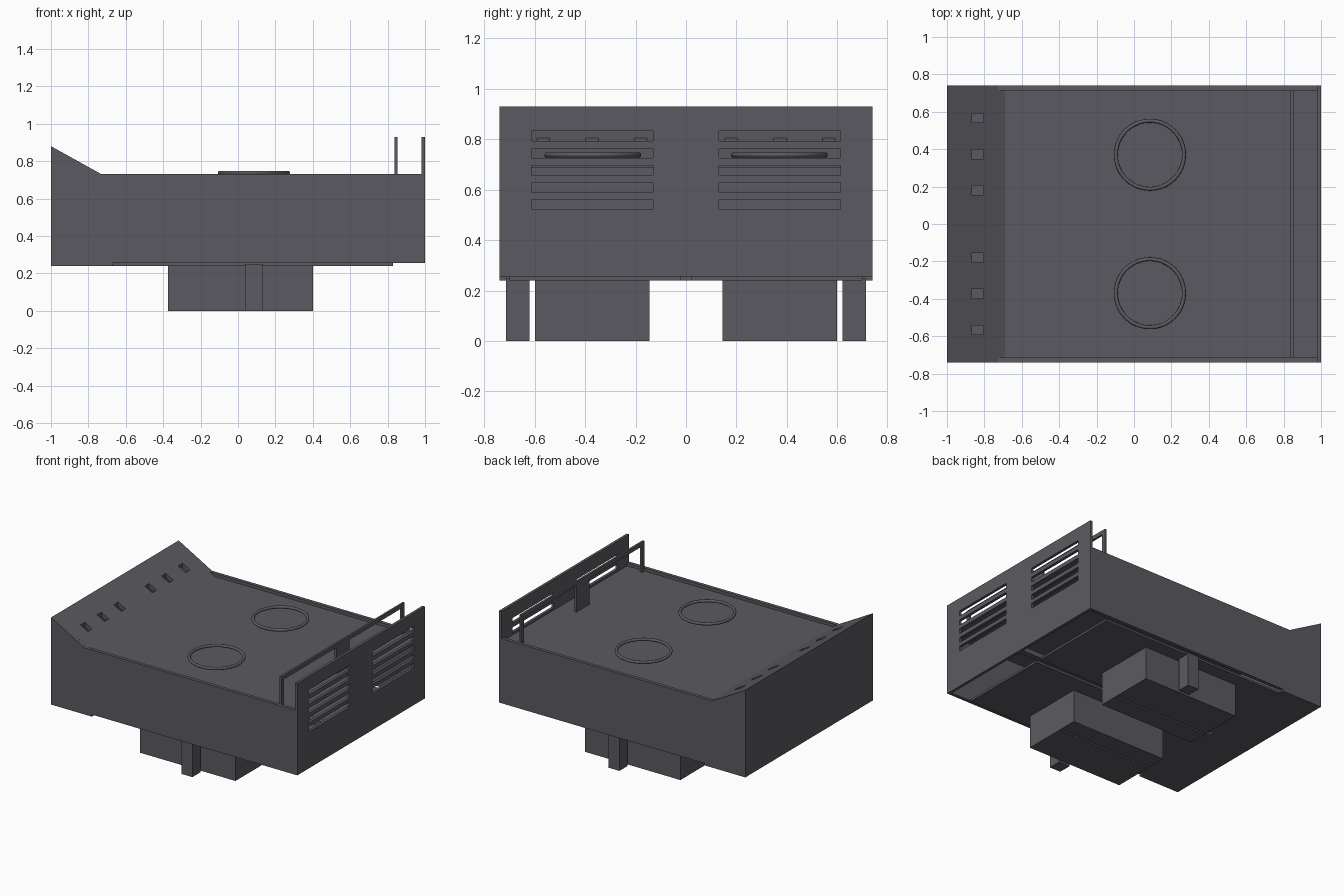
import bpy, bmesh, math
from mathutils import Matrix

if "Cube" in bpy.data.objects:
    bpy.data.objects.remove(bpy.data.objects["Cube"])

mat = bpy.data.materials.new("dark_grey_metal")
mat.diffuse_color = (0.105, 0.102, 0.119, 1)
mat.use_nodes = True
mat.node_tree.nodes["Principled BSDF"].inputs["Base Color"].default_value = mat.diffuse_color


def finish(name, bm):
    bmesh.ops.recalc_face_normals(bm, faces=bm.faces[:])
    me = bpy.data.meshes.new(name)
    bm.to_mesh(me)
    bm.free()
    me.materials.append(mat)
    ob = bpy.data.objects.new(name, me)
    bpy.context.collection.objects.link(ob)
    return ob


def add_box(bm, x0, x1, y0, y1, z0, z1):
    size = Matrix.Diagonal((x1 - x0, y1 - y0, z1 - z0, 1))
    place = Matrix.Translation(((x0 + x1) / 2, (y0 + y1) / 2, (z0 + z1) / 2))
    bmesh.ops.create_cube(bm, size=1, matrix=place @ size)


def boxes(name, *dims):
    bm = bmesh.new()
    for d in dims:
        add_box(bm, *d)
    return finish(name, bm)


def profile(name, pts, y0, y1):
    """Extrude an x-z outline from y0 to y1."""
    bm = bmesh.new()
    face = bm.faces.new([bm.verts.new((x, y0, z)) for x, z in pts])
    ext = bmesh.ops.extrude_face_region(bm, geom=[face])
    verts = [g for g in ext["geom"] if isinstance(g, bmesh.types.BMVert)]
    bmesh.ops.translate(bm, verts=verts, vec=(0, y1 - y0, 0))
    return finish(name, bm)


def cut(ob, *dims):
    """Punch rectangular holes, then drop the cutter."""
    cutter = boxes("cutter", *dims)
    cutter.hide_render = True
    mod = ob.modifiers.new("holes", 'BOOLEAN')
    mod.object = cutter
    mod.solver = 'EXACT'
    bpy.context.view_layer.objects.active = ob
    bpy.ops.object.modifier_apply(modifier=mod.name)
    bpy.data.objects.remove(cutter)


# Front and back side walls with the raised end
side = [(-1, .24), (-.67, .24), (-.67, .255), (.98, .255),
        (.98, .73), (-.73, .73), (-1, .88)]
profile("front_wall", side, -.74, -.715)
profile("back_wall", side, .715, .74)

# Left end wall and sloped control panel with square holes
boxes("left_wall", (-1, -.98, -.715, .715, .24, .85))
panel = profile("control_panel", [(-1, .88), (-.69, .708), (-.69, .688), (-.72, .688),
                                  (-1, .85)], -.715, .715)
cut(panel, *[(-.865, -.805, s * y - .025, s * y + .025, .7, .95)
             for s in (-1, 1) for y in (.18, .373, .567)])

# Right end wall with two banks of ventilation slots
vent = boxes("vent_wall", (.98, 1, -.74, .74, .255, .93))
cut(vent, *[(.95, 1.05, min(s * .13, s * .613), max(s * .13, s * .613), z - .019, z + .019)
            for s in (-1, 1) for z in (.813, .744, .677, .609, .543)])

# Recessed cooking surface
boxes("top_plate", (-.69, .98, -.715, .715, .688, .708))

# Burner rings
for s in (-1, 1):
    bpy.ops.mesh.primitive_torus_add(location=(.085, s * .37, .738), major_radius=.182,
                                     minor_radius=.0105, major_segments=64, minor_segments=12)
    ring = bpy.context.object
    ring.name = "burner_ring"
    ring.data.materials.append(mat)
    bpy.ops.object.shade_smooth()

# Guard rail in front of the vent wall
boxes("guard_rail",
      (.838, .853, -.715, .715, .9, .93),
      (.838, .853, -.715, -.685, .708, .9),
      (.838, .853, .685, .715, .708, .9),
      (.838, .853, -.075, .075, .708, .9))

# Underside: fixed end panel, two access plates and a centre beam
boxes("end_floor", (-.98, -.67, -.715, .715, .24, .255))
boxes("access_plates", (-.67, .83, .02, .7, .24, .255), (-.67, .83, -.7, -.02, .24, .255))
boxes("centre_beam", (-.67, .98, -.02, .02, .255, .29))

# Burner boxes below, each with a narrow slit along its floor
for s in (-1, 1):
    y0, y1 = sorted((s * .145, s * .6))
    ym = s * .29
    t = .015
    boxes("burner_box",
          (-.375, .4, y0, y0 + t, 0, .24), (-.375, .4, y1 - t, y1, 0, .24),
          (-.375, -.36, y0 + t, y1 - t, 0, .24), (.385, .4, y0 + t, y1 - t, 0, .24),
          (-.36, .385, y0 + t, ym - .007, 0, t), (-.36, .385, ym + .007, y1 - t, 0, t))
    # Square stub leg beside the box
    l0, l1 = sorted((s * .62, s * .715))
    boxes("stub_leg", (.04, .13, l0, l1, 0, .25))
